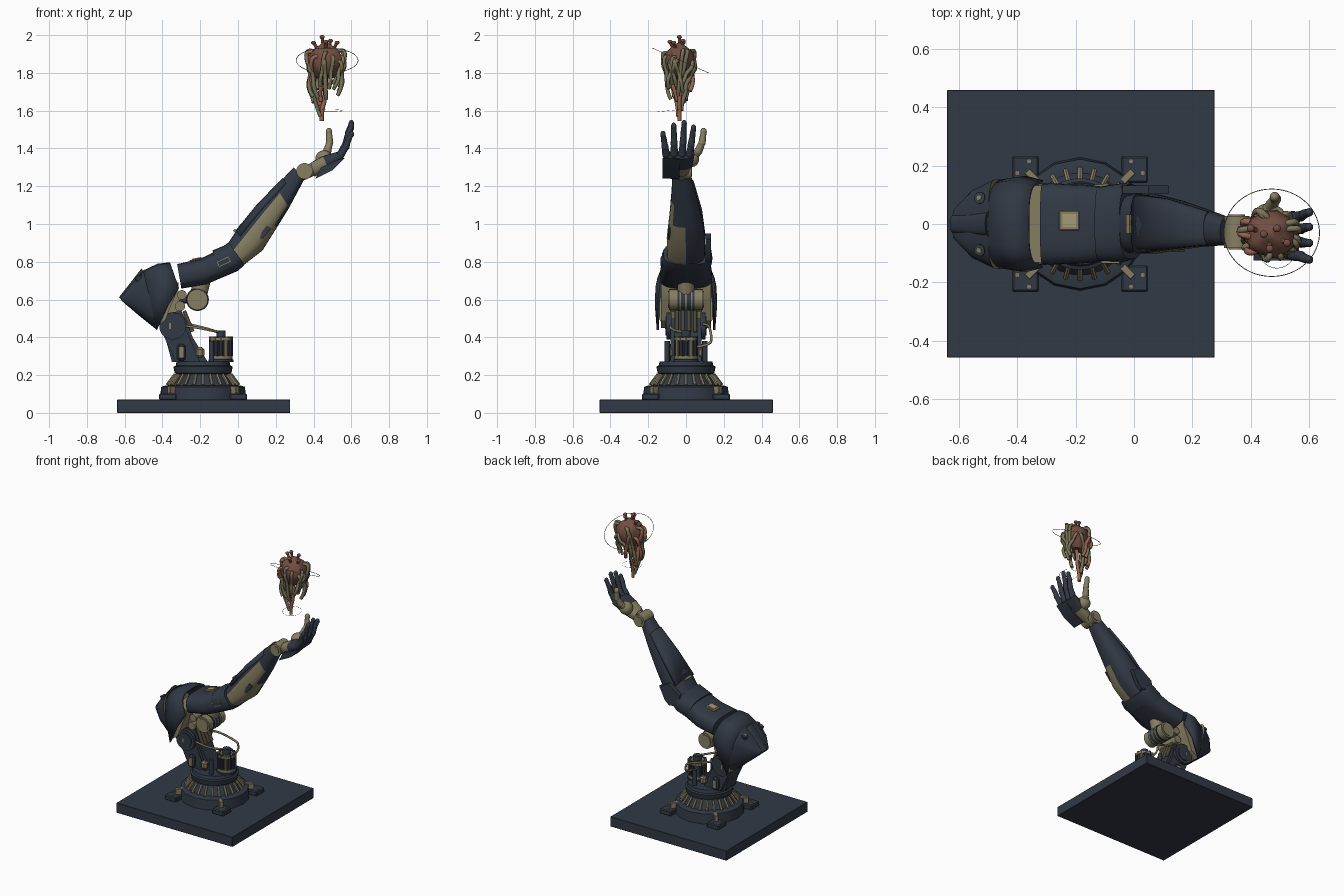
import bpy, bmesh, math, random
from mathutils import Vector, Matrix, Euler

if "Cube" in bpy.data.objects:
    bpy.data.objects.remove(bpy.data.objects["Cube"])
random.seed(4)
TAU = math.tau


def material(name, *rgb):
    m = bpy.data.materials.new(name)
    m.use_nodes = True
    m.diffuse_color = (*rgb, 1)
    m.node_tree.nodes["Principled BSDF"].inputs["Base Color"].default_value = (*rgb, 1)
    return m


NAVY = material("dark navy metal", 0.032, 0.041, 0.059)
TAN = material("khaki metal", 0.24, 0.212, 0.124)
PALE = material("pale khaki", 0.36, 0.32, 0.18)
RED = material("dull red flesh", 0.17, 0.075, 0.053)
CORAL = material("coral tube", 0.33, 0.13, 0.085)
OLIVE = material("olive tube", 0.195, 0.178, 0.098)


def finish(name, bm, *mats):
    bmesh.ops.recalc_face_normals(bm, faces=bm.faces)
    me = bpy.data.meshes.new(name)
    bm.to_mesh(me)
    bm.free()
    for m in mats:
        me.materials.append(m)
    me.shade_smooth()
    me.set_sharp_from_angle(angle=math.radians(32))
    ob = bpy.data.objects.new(name, me)
    bpy.context.collection.objects.link(ob)
    return ob


def skin(name, rings, mats, rule=None, closed=True):
    """Bridge equal rings of points; rule(ring, step) picks the colour."""
    bm = bmesh.new()
    vs = [[bm.verts.new(p) for p in ring] for ring in rings]
    n = len(vs[0])
    for i in range(len(vs) - 1):
        for k in range(n if closed else n - 1):
            j = (k + 1) % n
            f = bm.faces.new((vs[i][k], vs[i][j], vs[i + 1][j], vs[i + 1][k]))
            f.material_index = rule(i, k) if rule else 0
    if closed:
        bm.faces.new(vs[0]).material_index = rule(-1, 0) if rule else 0
        bm.faces.new(vs[-1]).material_index = rule(len(vs), 0) if rule else 0
    return finish(name, bm, *mats)


def loft(name, sections, mats, rule=None, p=0.75, arch=False, n=24):
    """Sections are top x, top z, bottom x, bottom z, centre y, half width."""
    power = lambda s: math.copysign(abs(s) ** p, s)
    rings = []
    for tx, tz, bx, bz, cy, h in sections:
        top, low = Vector((tx, cy, tz)), Vector((bx, cy, bz))
        mid, up = (low, top - low) if arch else ((top + low) / 2, (top - low) / 2)
        angles = [k * TAU / n for k in range(n // 2 + 1 if arch else n)]
        rings.append([mid + Vector((0, h * power(math.cos(a)), 0)) + up * power(math.sin(a)) for a in angles])
    ob = skin(name, rings, mats, rule, not arch)
    if arch:
        ob.modifiers.new("thickness", "SOLIDIFY").thickness = 0.012


def lathe(name, x, y, profile, mat, n=32):
    rings = [[(x + r * math.cos(k * TAU / n), y + r * math.sin(k * TAU / n), z) for k in range(n)] for r, z in profile]
    skin(name, rings, [mat])


def rod(name, a, b, r, mat, r2=None, n=20):
    a, b = Vector(a), Vector(b)
    bm = bmesh.new()
    m = Matrix.Translation((a + b) / 2) @ (b - a).to_track_quat("Z", "Y").to_matrix().to_4x4()
    bmesh.ops.create_cone(bm, cap_ends=True, segments=n, radius1=r, radius2=r if r2 is None else r2,
                          depth=(b - a).length, matrix=m)
    finish(name, bm, mat)


def pin(name, x, z, half, r, mat, y=0):
    rod(name, (x, y - half, z), (x, y + half, z), r, mat)


def ball(name, c, size, mat, bumps=0):
    bm = bmesh.new()
    bmesh.ops.create_uvsphere(bm, u_segments=24, v_segments=14, radius=1)
    for v in bm.verts:
        d = 1 + bumps * math.sin(5 * v.co.x + 2 * v.co.z) * math.cos(6 * v.co.y)
        v.co = Vector(c) + Vector(v.co[i] * size[i] * d for i in range(3))
    finish(name, bm, mat)


def box(name, c, size, mat, rot=(0, 0, 0), bevel=0.0):
    bm = bmesh.new()
    bmesh.ops.create_cube(bm, size=1, matrix=Matrix.LocRotScale(Vector(c), Euler(rot), Vector(size)))
    if bevel:
        bmesh.ops.bevel(bm, geom=bm.edges[:], offset=bevel, segments=1, affect="EDGES")
    finish(name, bm, mat)


def prism(name, points, half, mat, y=0):
    skin(name, [[(x, y + s * half, z) for x, z in points] for s in (-1, 1)], [mat])


def pipes(name, paths, r, mat, cyclic=False):
    cu = bpy.data.curves.new(name, "CURVE")
    cu.dimensions, cu.bevel_depth, cu.bevel_resolution, cu.use_fill_caps = "3D", r, 1, True
    for path in paths:
        s = cu.splines.new("NURBS")
        s.points.add(len(path) - 1)
        for pt, co in zip(s.points, path):
            pt.co = (*co, 1)
        s.use_endpoint_u, s.use_cyclic_u, s.order_u, s.resolution_u = not cyclic, cyclic, 3, 5
    cu.materials.append(mat)
    ob = bpy.data.objects.new(name, cu)
    bpy.context.collection.objects.link(ob)
    bpy.ops.object.select_all(action="DESELECT")
    ob.select_set(True)
    bpy.context.view_layer.objects.active = ob
    bpy.ops.object.convert(target="MESH")


# Floor plate and round pedestal
PX = -0.185
box("floor_plate", (-0.182, 0.001, 0.035), (0.917, 0.917, 0.07), NAVY, bevel=0.002)
lathe("pedestal_ring", PX, 0, [(0.228, 0.07), (0.222, 0.138), (0.2, 0.145), (0.17, 0.145)], NAVY, 16)
lathe("pedestal_cone", PX, 0, [(0.178, 0.14), (0.14, 0.205)], NAVY)
lathe("turntable", PX, 0, [(0.13, 0.2), (0.15, 0.21), (0.157, 0.245), (0.145, 0.25), (0.14, 0.272)], NAVY)
for k in range(24):
    d = Vector((math.cos(k * TAU / 24), math.sin(k * TAU / 24), 0))
    c = Vector((PX, 0, 0))
    rod("collar_fin", c + d * 0.19 + Vector((0, 0, 0.147)), c + d * 0.148 + Vector((0, 0, 0.203)), 0.009, TAN, n=6)
for sx in (-1, 1):
    for sy in (-1, 1):
        turn = (0, 0, math.atan2(sy, sx))
        box("pedestal_foot", (PX + sx * 0.187, sy * 0.187, 0.085), (0.092, 0.092, 0.035), NAVY, bevel=0.006)
        box("foot_brace", (PX + sx * 0.163, sy * 0.163, 0.11), (0.055, 0.026, 0.064), TAN, turn, 0.003)
        for ex, ey in ((0.215, 0.175), (0.175, 0.215)):
            x, y = PX + sx * ex, sy * ey
            rod("foot_bolt", (x, y, 0.1), (x, y, 0.107), 0.007, TAN, n=8)

# Motor on the turntable
lathe("motor_body", -0.09, 0, [(0.065, 0.27), (0.065, 0.282), (0.048, 0.29), (0.048, 0.395),
                               (0.025, 0.4), (0.025, 0.435)], NAVY, 20)
for z in (0.292, 0.39):
    lathe("motor_band", -0.09, 0, [(0.062, z - 0.008), (0.062, z + 0.008)], TAN, 20)
for k in range(12):
    x, y = -0.09 + 0.053 * math.cos(k * TAU / 12), 0.053 * math.sin(k * TAU / 12)
    rod("motor_bar", (x, y, 0.3), (x, y, 0.405), 0.01, TAN if k % 3 == 1 else NAVY, n=8)
for s in (-1, 1):
    box("side_unit", (-0.2, s * 0.09, 0.32), (0.045, 0.04, 0.055), TAN, bevel=0.012)
    box("side_unit_cover", (-0.3, s * 0.085, 0.32), (0.045, 0.04, 0.09), NAVY, bevel=0.012)
    box("side_unit_plate", (-0.3, s * 0.105, 0.32), (0.026, 0.008, 0.055), TAN)
    rod("side_post", (-0.14, s * 0.1, 0.27), (-0.14, s * 0.1, 0.38), 0.014, NAVY)
pipes("cable", [[(-0.27, 0.09, 0.47), (-0.26, 0.12, 0.47), (-0.1, 0.13, 0.43), (-0.09, 0.135, 0.4),
                 (-0.09, 0.13, 0.36), (-0.09, 0.06, 0.35)],
                [(-0.28, -0.08, 0.46), (-0.2, -0.09, 0.45), (-0.12, -0.04, 0.43), (-0.09, 0, 0.43)]], 0.007, TAN)

# Leaning column and its joints
prism("column", [(-0.16, 0.27), (-0.35, 0.27), (-0.38, 0.38), (-0.42, 0.52), (-0.3, 0.54),
                 (-0.27, 0.48), (-0.24, 0.4)], 0.06, NAVY)
prism("column_neck", [(-0.41, 0.5), (-0.4, 0.68), (-0.32, 0.68), (-0.3, 0.5)], 0.05, TAN)
for y in (-0.048, -0.016, 0.016, 0.048):
    rod("column_piston", (-0.24, y, 0.43), (-0.285, y, 0.54), 0.01, TAN, n=10)
for s in (-1, 1):
    prism("column_cheek", [(-0.2, 0.27), (-0.33, 0.27), (-0.39, 0.4), (-0.41, 0.5), (-0.3, 0.5)], 0.012, NAVY, s * 0.07)
    pin("column_disc", -0.345, 0.46, 0.012, 0.072, NAVY, s * 0.09)
    pin("column_inner_disc", -0.345, 0.46, 0.004, 0.05, NAVY, s * 0.104)
    box("column_plate", (-0.36, s * 0.108, 0.46), (0.012, 0.006, 0.03), TAN)
pin("elbow_drum", -0.215, 0.6, 0.09, 0.055, TAN)
pin("elbow_hub", -0.215, 0.6, 0.096, 0.044, TAN)
pin("elbow_drum_band", -0.215, 0.6, 0.045, 0.059, NAVY)
for y in (-0.03, 0, 0.03):
    pin("elbow_drum_stripe", -0.215, 0.6, 0.004, 0.061, TAN, y)
pin("upper_roller", -0.297, 0.625, 0.085, 0.025, TAN)
pin("lower_roller", -0.307, 0.565, 0.085, 0.027, TAN)
rod("elbow_link", (-0.31, 0, 0.6), (-0.215, 0, 0.6), 0.02, NAVY)
rod("elbow_strut", (-0.215, 0, 0.6), (-0.18, 0, 0.74), 0.045, TAN)

# Shoulder armour: closed back, open hood in front
back = (-0.5, 0.755, -0.43, 0.44, 0, 0.155)
loft("shoulder_back", [(-0.622, 0.61, -0.61, 0.588, 0, 0.05), (-0.565, 0.685, -0.53, 0.52, 0, 0.118), back],
     [NAVY, TAN], lambda i, k: int(i == 3), 0.62)
loft("shoulder_hood", [back, (-0.425, 0.79, -0.37, 0.57, 0, 0.165), (-0.36, 0.797, -0.312, 0.66, 0, 0.15)],
     [NAVY], p=0.6, arch=True)
prism("shoulder_lining", [(-0.44, 0.45), (-0.385, 0.49), (-0.35, 0.58), (-0.315, 0.66), (-0.315, 0.69), (-0.42, 0.7)],
      0.132, TAN)
loft("shoulder_ridge", [(-0.63, 0.612, -0.61, 0.59, 0, 0.03), (-0.51, 0.765, -0.48, 0.7, 0, 0.042)], [NAVY])
for s in (-1, 1):
    rod("shoulder_port", (-0.515, s * 0.085, 0.69), (-0.53, s * 0.09, 0.725), 0.02, NAVY)
    rod("shoulder_port_core", (-0.525, s * 0.088, 0.71), (-0.532, s * 0.09, 0.728), 0.008, TAN)

# Upper arm and flared cuff
loft("upper_arm", [(-0.322, 0.788, -0.3, 0.658, 0, 0.14), (-0.2, 0.815, -0.17, 0.68, 0, 0.136),
                   (-0.1, 0.865, -0.04, 0.735, 0, 0.125)], [NAVY], p=0.65)
loft("upper_arm_cuff", [(-0.135, 0.86, -0.1, 0.71, 0, 0.128), (-0.075, 0.885, 0.0, 0.752, 0.005, 0.135),
                        (-0.05, 0.902, 0.035, 0.785, 0.008, 0.128)], [NAVY], p=0.7)
prism("cuff_wing", [(-0.05, 0.82), (0.04, 0.8), (0.075, 0.83), (0.12, 0.92), (0.05, 0.95), (-0.04, 0.89)],
      0.014, NAVY, 0.118)
box("arm_hatch", (-0.22, 0.012, 0.807), (0.072, 0.068, 0.018), TAN, (0, -0.2, 0), 0.003)
box("arm_hatch_panel", (-0.22, 0.012, 0.814), (0.048, 0.044, 0.012), PALE, (0, -0.2, 0))
box("cuff_slot", (-0.075, -0.127, 0.8), (0.07, 0.012, 0.03), TAN, (0, -0.45, 0))
box("cuff_slot_cover", (-0.075, -0.131, 0.8), (0.062, 0.01, 0.022), NAVY, (0, -0.45, 0))

# Forearm with a khaki panel on its lower right side
loft("forearm", [(-0.07, 0.87, 0.02, 0.775, 0, 0.1), (0.01, 0.995, 0.13, 0.86, 0, 0.102),
                 (0.1, 1.095, 0.205, 0.98, -0.004, 0.085), (0.2, 1.2, 0.27, 1.085, -0.012, 0.066),
                 (0.295, 1.3, 0.35, 1.235, -0.025, 0.047)], [NAVY, TAN],
     lambda i, k: int((i < 2 and 10 < k < 18) or (i == 2 and 10 < k < 15)))
loft("forearm_guard", [(-0.012, 0.966, 0.012, 0.935, 0.004, 0.1), (0.095, 1.098, 0.12, 1.07, 0, 0.086),
                       (0.235, 1.243, 0.255, 1.215, -0.015, 0.058)], [NAVY], arch=True)
box("elbow_gap", (-0.014, 0, 0.962), (0.016, 0.066, 0.02), TAN, (0, -0.8, 0))
box("forearm_slot", (0.14, -0.088, 0.955), (0.075, 0.012, 0.026), NAVY, (0, -0.9, 0))

# Wrist and palm
pin("wrist_barrel", 0.352, 1.28, 0.055, 0.043, TAN, -0.027)
pin("wrist_cap", 0.352, 1.28, 0.06, 0.028, TAN, -0.027)
rod("wrist_neck", (0.33, -0.025, 1.26), (0.42, -0.03, 1.3), 0.034, TAN)
loft("palm", [(0.385, 1.325, 0.405, 1.25, -0.03, 0.045), (0.45, 1.36, 0.48, 1.285, -0.035, 0.07),
              (0.535, 1.385, 0.562, 1.345, -0.04, 0.085)], [NAVY, TAN], lambda i, k: int(i < 1))
prism("palm_guard", [(0.41, 1.24), (0.5, 1.285), (0.565, 1.35), (0.53, 1.34), (0.44, 1.3)], 0.045, NAVY, -0.08)
ball("thumb_mount", (0.455, 0.025, 1.345), (0.045, 0.045, 0.045), TAN)


def digit(name, joints, r, mat):
    for a, b in zip(joints, joints[1:]):
        rod(name + "_bone", a, Vector(a).lerp(Vector(b), 0.9), r, mat, r * 0.82, 12)
        ball(name + "_joint", a, (r, r, r), mat)
        r *= 0.88
    ball(name + "_tip", joints[-1], (r, r, r * 1.3), mat)


# Four fingers and the thumb
for y0, y1, top in ((-0.105, -0.122, 1.475), (-0.062, -0.065, 1.518), (-0.02, -0.01, 1.532), (0.02, 0.04, 1.508)):
    path = []
    for t, x in ((0, 0.545), (0.36, 0.572), (0.7, 0.583), (1, 0.6)):
        path.append((x, y0 + (y1 - y0) * t, 1.37 + (top - 1.37) * t))
    digit("finger", path, 0.021, NAVY)
digit("thumb", [(0.445, 0.03, 1.34), (0.472, 0.065, 1.385), (0.485, 0.085, 1.43), (0.482, 0.093, 1.487)], 0.025, TAN)

# Floating organ: exposed dome, looping tubes, long central strands
H = Vector((0.465, -0.035, 1.86))
ball("organ_body", H, (0.09, 0.08, 0.095), RED, 0.08)
groups = {"coral": [], "olive": []}
for k in range(20):
    a = k * 2.4
    start, drop = random.uniform(-0.02, 0.06), random.uniform(0.07, 0.15)
    drop += 0.03 * (math.cos(a) < 0)
    swing, wob = random.uniform(0.05, 0.09), random.uniform(-0.5, 0.5)
    spots = [(0.06, start), (0.1, start + 0.015), (0.105, start - 0.03), (0.08, -0.06), (swing + 0.015, -drop),
             (swing - 0.01, -drop - 0.04)]
    path = [H + Vector((r * math.cos(a + wob * i / 2), 0.85 * r * math.sin(a + wob * i / 2), z))
            for i, (r, z) in enumerate(spots)]
    groups["coral" if math.cos(a) < -0.2 and k % 3 else "olive"].append(path)
for k in range(5):
    dx, dy = 0.02 * math.cos(k * TAU / 5) - 0.02, 0.02 * math.sin(k * TAU / 5)
    low = (1.545, 1.6, 1.63, 1.57, 1.65)[k] - H.z
    groups["coral" if k % 2 == 0 else "olive"].append(
        [H + Vector((dx * 2, dy * 2, -0.06)), H + Vector((dx * 1.8, dy * 2, low * 0.6)),
         H + Vector((dx * 0.6 - 0.025, dy * 0.6, low * 0.85)), H + Vector((-0.022 + dx * 0.2, dy * 0.5, low))])
pipes("organ_coral_tubes", groups["coral"], 0.012, CORAL)
pipes("organ_olive_tubes", groups["olive"], 0.011, OLIVE)
for dx, dy, dz in ((-0.02, 0, 0.13), (0.025, 0.02, 0.11), (-0.065, 0.02, 0.1), (0.06, -0.03, 0.1), (0, -0.05, 0.105)):
    end = H + Vector((dx, dy, dz))
    rod("organ_stub", H, end, 0.012, CORAL, 0.008, 10)
    ball("organ_stub_end", end, (0.013, 0.013, 0.01), RED)

# Thin halo rings
for name, c, r, tilt, wire in (("large_halo", (0.472, -0.03, 1.866), 0.165, -0.415, 0.0015),
                               ("small_halo", (0.49, -0.09, 1.6), 0.062, 0.1, 0.0008)):
    turn = Matrix.Translation(c) @ Matrix.Rotation(tilt, 4, "X")
    pipes(name, [[turn @ Vector((r * math.cos(k * TAU / 24), r * math.sin(k * TAU / 24), 0)) for k in range(24)]],
          wire, TAN, True)
